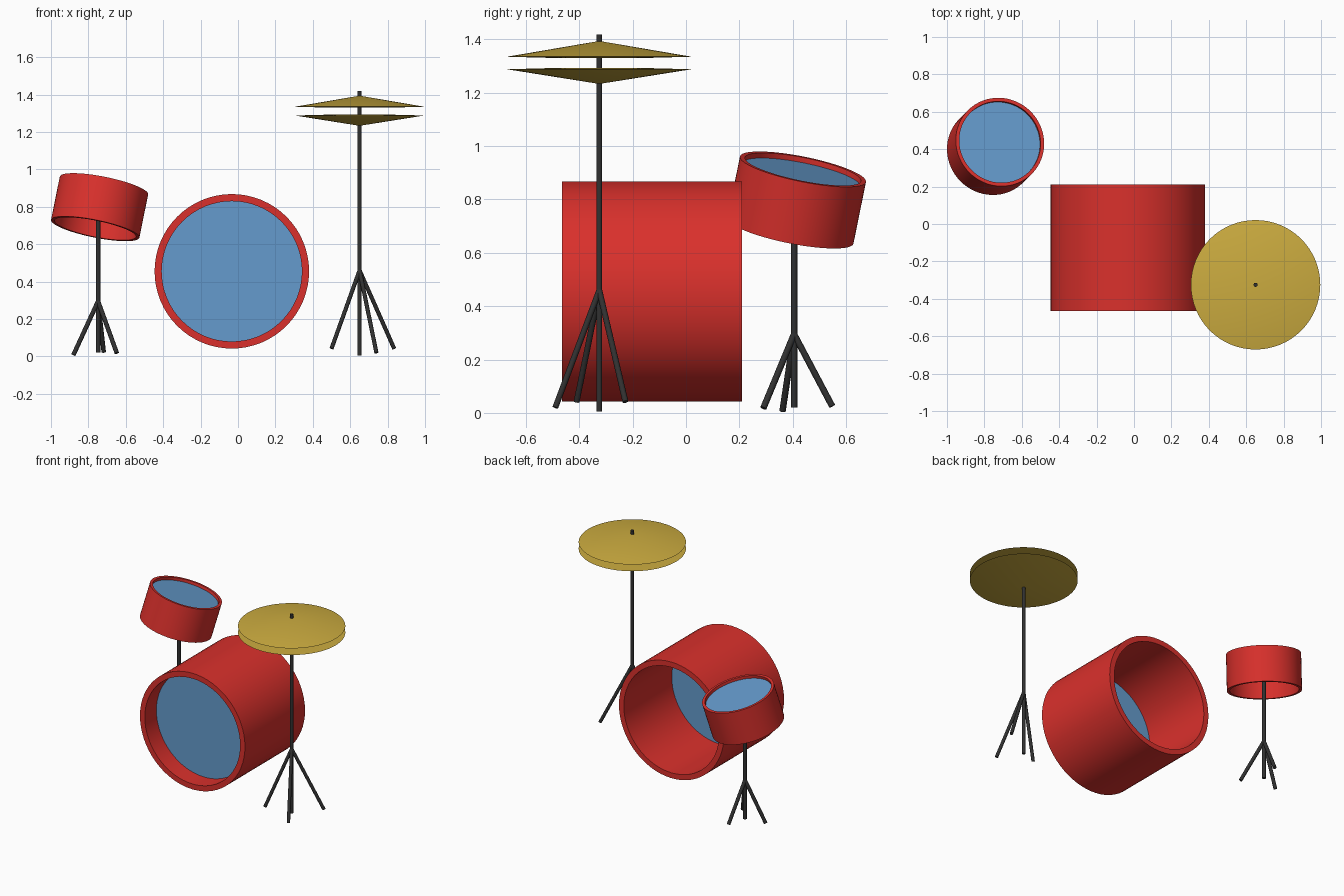
import bpy, bmesh, math
from mathutils import Vector, Matrix

if "Cube" in bpy.data.objects:
    bpy.data.objects.remove(bpy.data.objects["Cube"])


def material(name, rgb):
    m = bpy.data.materials.new(name)
    m.diffuse_color = (*rgb, 1)
    m.use_nodes = True
    m.node_tree.nodes["Principled BSDF"].inputs["Base Color"].default_value = m.diffuse_color
    return m


RED = material("red_shell", (0.70, 0.03, 0.025))
BLUE = material("blue_skin", (0.13, 0.33, 0.61))
GOLD = material("gold_metal", (0.60, 0.41, 0.05))
BLACK = material("black_metal", (0.03, 0.03, 0.03))


def lathe(name, profile, center, axis, mat, closed=False, steps=64):
    """Spin an (r, z) profile around an axis through center."""
    bm = bmesh.new()
    vs = [bm.verts.new((r, 0, z)) for r, z in profile]
    pairs = list(zip(vs, vs[1:])) + ([(vs[-1], vs[0])] if closed else [])
    edges = [bm.edges.new(p) for p in pairs]
    bmesh.ops.spin(bm, geom=vs + edges, cent=(0, 0, 0), axis=(0, 0, 1),
                   angle=math.tau, steps=steps)
    bmesh.ops.remove_doubles(bm, verts=bm.verts, dist=1e-5)
    bmesh.ops.recalc_face_normals(bm, faces=bm.faces)
    rot = Vector((0, 0, 1)).rotation_difference(Vector(axis)).to_matrix().to_4x4()
    bm.transform(Matrix.Translation(center) @ rot)
    me = bpy.data.meshes.new(name)
    bm.to_mesh(me)
    bm.free()
    me.materials.append(mat)
    ob = bpy.data.objects.new(name, me)
    bpy.context.collection.objects.link(ob)
    bpy.ops.object.select_all(action='DESELECT')
    ob.select_set(True)
    bpy.context.view_layer.objects.active = ob
    bpy.ops.object.shade_smooth_by_angle(angle=math.radians(35))
    return ob


def rod(name, a, b, r):
    a, b = Vector(a), Vector(b)
    length = (b - a).length
    return lathe(name, [(0, 0), (r, 0), (r, length), (0, length)],
                 a, b - a, BLACK, steps=16)


def drum(name, center, axis, radius, inner, length, recess):
    """Open shell with one skin set back from the +axis end."""
    h = length / 2
    lathe(name + "_shell", [(radius, -h), (radius, h), (inner, h), (inner, -h)],
          center, axis, RED, closed=True)
    z = h - recess
    lathe(name + "_skin", [(0, z), (inner, z), (inner, z - 0.006), (0, z - 0.006)],
          center, axis, BLUE)


def stand(name, x, y, bottom, top, apex, feet, r):
    rod(name + "_pole", (x, y, bottom), (x, y, top), r)
    for i, (dx, dy, z) in enumerate(feet):
        rod(f"{name}_leg_{i + 1}", (x + dx, y + dy, z), (x, y, apex), r)


# Drums
drum("bass_drum", (-0.033, -0.127, 0.455), (0, -1, 0), 0.413, 0.375, 0.675, 0.13)
drum("snare_drum", (-0.74, 0.415, 0.798), (0.195, 0.195, 0.961), 0.241, 0.222, 0.24, 0.02)

# Stands with tripod legs
stand("snare_stand", -0.748, 0.405, 0.02, 0.88, 0.295,
      [(-0.132, -0.043, 0.008), (0.03, 0.143, 0.025), (0.1, -0.115, 0.018)], 0.012)
stand("cymbal_stand", 0.65, -0.325, 0.005, 1.418, 0.46,
      [(-0.15, -0.085, 0.042), (0.185, 0.098, 0.042), (0.09, -0.165, 0.02)], 0.011)

# Pair of cymbals facing each other
for name, apex, rim, base in (("upper_cymbal", 1.394, 1.335, 1.330),
                              ("lower_cymbal", 1.233, 1.288, 1.293)):
    lathe(name, [(0, apex), (0.346, rim), (0.16, base), (0, base)],
          (0.65, -0.325, 0), (0, 0, 1), GOLD)
